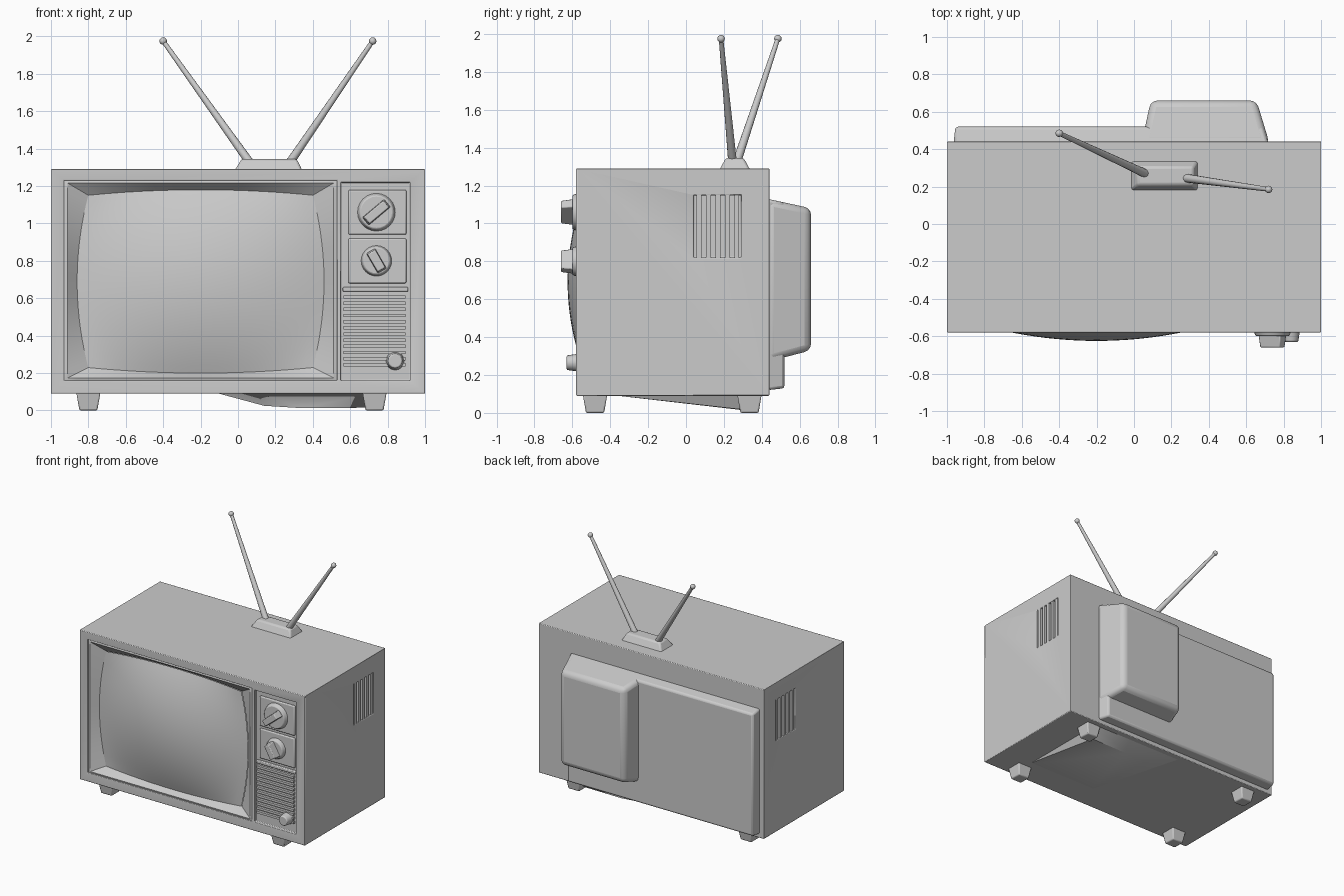
import bpy, bmesh, math
from mathutils import Vector

if "Cube" in bpy.data.objects:
    bpy.data.objects.remove(bpy.data.objects["Cube"], do_unlink=True)

grey = bpy.data.materials.new("warm grey")
grey.use_nodes = True
COLOUR = (0.6, 0.6, 0.6, 1)
grey.diffuse_color = COLOUR
grey.node_tree.nodes["Principled BSDF"].inputs["Base Color"].default_value = COLOUR


def finish(name, bm, bevel=0, segments=2, smooth=True):
    """Turn a bmesh into an object with an optional bevel."""
    bmesh.ops.recalc_face_normals(bm, faces=bm.faces)
    mesh = bpy.data.meshes.new(name)
    bm.to_mesh(mesh)
    bm.free()
    mesh.materials.append(grey)
    ob = bpy.data.objects.new(name, mesh)
    bpy.context.collection.objects.link(ob)
    bpy.ops.object.select_all(action='DESELECT')
    ob.select_set(True)
    bpy.context.view_layer.objects.active = ob
    if bevel:
        mod = ob.modifiers.new("soft edges", 'BEVEL')
        mod.width, mod.segments, mod.limit_method = bevel, segments, 'ANGLE'
    if smooth:
        bpy.ops.object.shade_smooth_by_angle(angle=math.radians(35))
    return ob


def hull(name, points, bevel=0, segments=2):
    bm = bmesh.new()
    for p in points:
        bm.verts.new(p)
    bmesh.ops.convex_hull(bm, input=bm.verts)
    bmesh.ops.dissolve_limit(bm, angle_limit=0.01, verts=bm.verts, edges=bm.edges)
    return finish(name, bm, bevel, segments)


def box(name, x, y, z, bevel=0):
    return hull(name, [(a, b, c) for a in x for b in y for c in z], bevel)


def cut(target, x, y, z):
    cutter = box("cutter", x, y, z)
    cutter.hide_render = True
    bpy.context.view_layer.objects.active = target
    mod = target.modifiers.new("recess", 'BOOLEAN')
    mod.operation, mod.solver, mod.object = 'DIFFERENCE', 'EXACT', cutter
    bpy.ops.object.modifier_apply(modifier=mod.name)
    bpy.data.objects.remove(cutter, do_unlink=True)


def rod(name, a, b, r1, r2, sides=12, bevel=0):
    """Tapered cylinder from a to b."""
    a, b = Vector(a), Vector(b)
    bm = bmesh.new()
    bmesh.ops.create_cone(bm, cap_ends=True, segments=sides, radius1=r1, radius2=r2, depth=(b - a).length)
    turn = (b - a).to_track_quat('Z', 'Y').to_matrix()
    bmesh.ops.rotate(bm, matrix=turn, verts=bm.verts)
    bmesh.ops.translate(bm, vec=(a + b) / 2, verts=bm.verts)
    return finish(name, bm, bevel)


# Cabinet with screen opening, control recess and side vent recesses
cabinet = box("cabinet", (-1, 1), (-0.58, 0.44), (0.09, 1.29))
cut(cabinet, (-0.93, 0.53), (-0.7, -0.48), (0.16, 1.23))
cut(cabinet, (0.55, 0.92), (-0.7, -0.555), (0.16, 1.22))
for side, s in (("left", 1), ("right", -1)):
    cut(cabinet, (s * 0.97, s * 1.1), (0.04, 0.29), (0.82, 1.15))
    for i in range(5):
        y = 0.055 + i * 0.05
        box(f"{side}_vent_slat_{i + 1}", (s * 0.965, s * 0.998), (y, y + 0.026), (0.815, 1.155))
soft = cabinet.modifiers.new("soft edges", 'BEVEL')
soft.width, soft.segments, soft.limit_method = 0.012, 2, 'ANGLE'


# Barrel-shaped screen outline, with u and v from -1 to 1
def barrel(u, v):
    return (-0.2 + 0.66 * u * (1 - 0.09 * v * v), 0.69 + 0.49 * v * (1 - 0.06 * u * u))


# Bulging screen
N = 24
bm = bmesh.new()
steps = [-1 + 2 * i / N for i in range(N + 1)]
grid = []
for v in steps:
    row = []
    for u in steps:
        x, z = barrel(u, v)
        row.append(bm.verts.new((x, -0.53 - 0.095 * (1 - u * u) * (1 - v * v), z)))
    grid.append(row)
for j in range(N):
    for i in range(N):
        bm.faces.new((grid[j][i], grid[j][i + 1], grid[j + 1][i + 1], grid[j + 1][i]))
finish("screen", bm)

# Sloping bezel from the rectangular opening to the screen outline
loop = ([(u, -1) for u in steps[:-1]] + [(1, v) for v in steps[:-1]]
        + [(-u, 1) for u in steps[:-1]] + [(-1, -v) for v in steps[:-1]])
bm = bmesh.new()
rings = []
for size, y in ((1, -0.57), (0.97, -0.575), (0, -0.525)):
    ring = []
    for u, v in loop:
        x, z = (-0.2 + 0.733 * size * u, 0.695 + 0.537 * size * v) if size else barrel(u, v)
        ring.append(bm.verts.new((x, y, z)))
    rings.append(ring)
for inner, outer in zip(rings, rings[1:]):
    for i in range(len(loop)):
        k = (i + 1) % len(loop)
        bm.faces.new((inner[i], inner[k], outer[k], outer[i]))
finish("bezel", bm)

# Control panel: two dial plates with gripped knobs
for name, z, r in (("upper", 1.06, 0.105), ("lower", 0.8, 0.085)):
    box(f"{name}_dial_plate", (0.59, 0.9), (-0.57, -0.55), (z - 0.12, z + 0.12), 0.008)
    rod(f"{name}_dial", (0.74, -0.56, z), (0.74, -0.6, z), r, r * 0.85, 24, 0.006)
    angle = math.radians(40 if name == "upper" else 120)
    along = Vector((math.cos(angle), 0, math.sin(angle)))
    across = Vector((-along.z, 0, along.x))
    hull(f"{name}_knob_grip", [
        Vector((0.74, y, z)) + along * a * r * 0.75 * t + across * b * 0.028 * t
        for y, t in ((-0.58, 1), (-0.66, 0.85)) for a in (-1, 1) for b in (-1, 1)], 0.006)

# Speaker grille slats and the small volume knob
box("grille_ledge", (0.56, 0.91), (-0.575, -0.55), (0.635, 0.66), 0.006)
for i in range(12):
    z = 0.235 + i * 0.033
    box(f"grille_slat_{i + 1}", (0.565, 0.895), (-0.575, -0.55), (z, z + 0.018))
rod("volume_knob", (0.84, -0.55, 0.265), (0.84, -0.63, 0.265), 0.05, 0.038, 16, 0.006)

# Rear cover and tube housing
hull("rear_cover", [(x, y, z) for y, xs, zs in
     ((0.43, (-0.965, 0.72), (0.12, 1.13)), (0.52, (-0.955, 0.69), (0.13, 1.11)))
     for x in xs for z in zs], 0.015)
hull("tube_housing", [(x, y, z) for y, xs, zs in
     ((0.43, (0.04, 0.725), (0.27, 1.13)), (0.66, (0.09, 0.655), (0.33, 1.08)))
     for x in xs for z in zs], 0.035, 3)

# Tapered feet
for name, x, y in (("front_right", -0.8, -0.48), ("front_left", 0.73, -0.48),
                   ("rear_right", -0.8, 0.335), ("rear_left", 0.73, 0.335)):
    hull(f"{name}_foot", [(x + a * w, y + b * w, z) for z, w in ((0.1, 0.065), (0, 0.048))
                          for a in (-1, 1) for b in (-1, 1)], 0.008)

# Shallow sag under the cabinet
hull("underside_sag", [(-0.12, 0.4, 0.095), (0.1, -0.4, 0.095), (0.72, -0.4, 0.095), (0.72, 0.4, 0.095),
                       (0.14, 0.3, 0.025), (0.35, 0.32, 0.012), (0.68, 0.32, 0.015)])

# Antenna base and two tapered rods with round tips
hull("antenna_base", [(x, y, z) for z, xs, ys in
     ((1.28, (-0.02, 0.345), (0.175, 0.34)), (1.345, (0.02, 0.315), (0.21, 0.305)))
     for x in xs for y in ys], 0.012)
for side, foot, tip in (("right", (0.06, 0.27, 1.33), (-0.4, 0.485, 1.975)),
                        ("left", (0.28, 0.245, 1.33), (0.72, 0.185, 1.975))):
    rod(f"{side}_antenna_rod", foot, tip, 0.023, 0.012)
    bm = bmesh.new()
    bmesh.ops.create_uvsphere(bm, u_segments=12, v_segments=8, radius=0.02)
    bmesh.ops.translate(bm, vec=tip, verts=bm.verts)
    finish(f"{side}_antenna_tip", bm)
